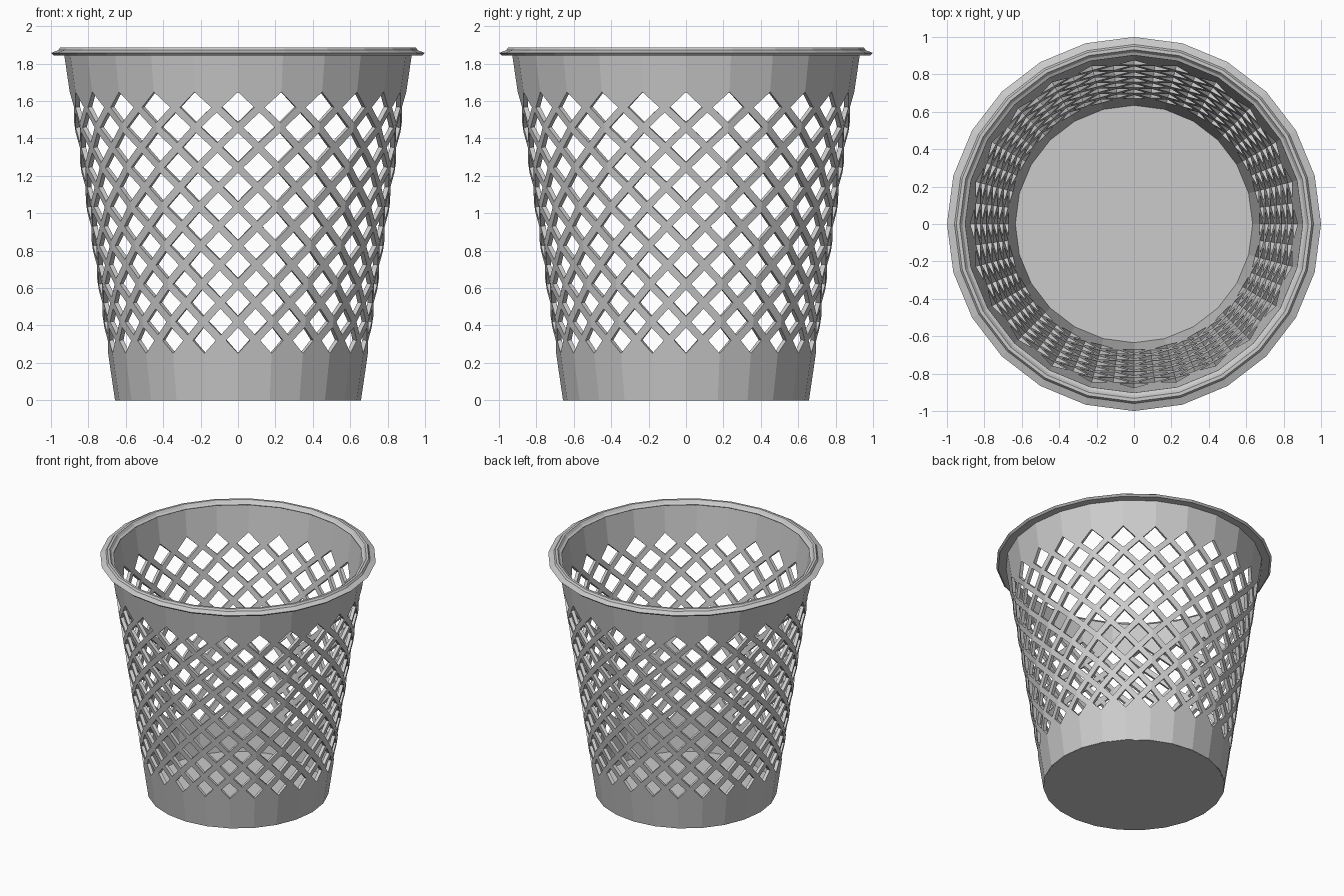
import bpy, bmesh
from math import sin, cos, pi

if "Cube" in bpy.data.objects:
    bpy.data.objects.remove(bpy.data.objects["Cube"])

N = 24                      # sides of the basket, and holes per row
ROWS = 14                   # half rows of the diamond lattice
STEP = 2 * pi / N
Z_TOP = 1.85


def radius(z):
    return 0.655 + 0.272 * z / Z_TOP


def on_wall(a, z):
    """Point on the faceted cone; a is counted in sides."""
    off = (a - int(a // 1) - 0.5) * STEP
    r = radius(z) * cos(STEP / 2) / cos(off)
    return (r * cos(a * STEP), r * sin(a * STEP), z)


def level(k):
    t = k / ROWS
    return 0.221 + 1.454 * (0.95 * t + 0.05 * t * t)


def make_object(name, bm):
    bmesh.ops.remove_doubles(bm, verts=bm.verts, dist=0.0005)
    bmesh.ops.recalc_face_normals(bm, faces=bm.faces)
    me = bpy.data.meshes.new(name)
    bm.to_mesh(me)
    bm.free()
    ob = bpy.data.objects.new(name, me)
    bpy.context.collection.objects.link(ob)
    return ob


def lathe(name, profile, closed):
    bm = bmesh.new()
    rings = [[bm.verts.new((r * cos(i * STEP), r * sin(i * STEP), z))
              for i in range(N)] for r, z in profile]
    pairs = list(zip(rings, rings[1:]))
    if closed:
        pairs.append((rings[-1], rings[0]))
    for lo, hi in pairs:
        for i in range(N):
            j = (i + 1) % N
            bm.faces.new((lo[i], lo[j], hi[j], hi[i]))
    if not closed:
        bm.faces.new(rings[0][::-1])
        bm.faces.new(rings[-1])
    return make_object(name, bm)


# Wall: diamond lattice with solid bands above and below
bm = bmesh.new()


def face(points):
    bm.faces.new([bm.verts.new(on_wall(a, z)) for a, z in points])


for k in range(1, ROWS):
    frac = 0.69 + 0.07 * k / ROWS          # hole size within its cell
    zc, lo, hi = level(k), level(k - 1), level(k + 1)
    shift = 0 if k % 2 else 0.5
    for i in range(N):
        a = i + shift
        outer = [(a + 0.5, zc), (a, hi), (a - 0.5, zc), (a, lo)]
        inner = [(a + (p - a) * frac, zc + (z - zc) * frac) for p, z in outer]
        for s in range(4):
            e = (s + 1) % 4
            face([outer[s], outer[e], inner[e], inner[s]])
for i in range(N):
    face([(i, 0), (i + 1, 0), (i + 1, level(0)), (i + 0.5, level(1)), (i, level(0))])
    face([(i, level(ROWS)), (i + 0.5, level(ROWS - 1)), (i + 1, level(ROWS)),
          (i + 1, Z_TOP), (i, Z_TOP)])
wall = make_object("basket_wall", bm)
mod = wall.modifiers.new("thickness", 'SOLIDIFY')
mod.thickness = 0.025
mod.offset = -0.8

# Floor disc
lathe("basket_floor", [(0.65, 0.0), (0.652, 0.015)], False)

# Rolled rim
lathe("basket_rim", [(0.91, 1.843), (0.985, 1.843), (1.0, 1.857), (0.96, 1.872),
                     (0.95, 1.887), (0.932, 1.887), (0.918, 1.868), (0.902, 1.86)], True)
